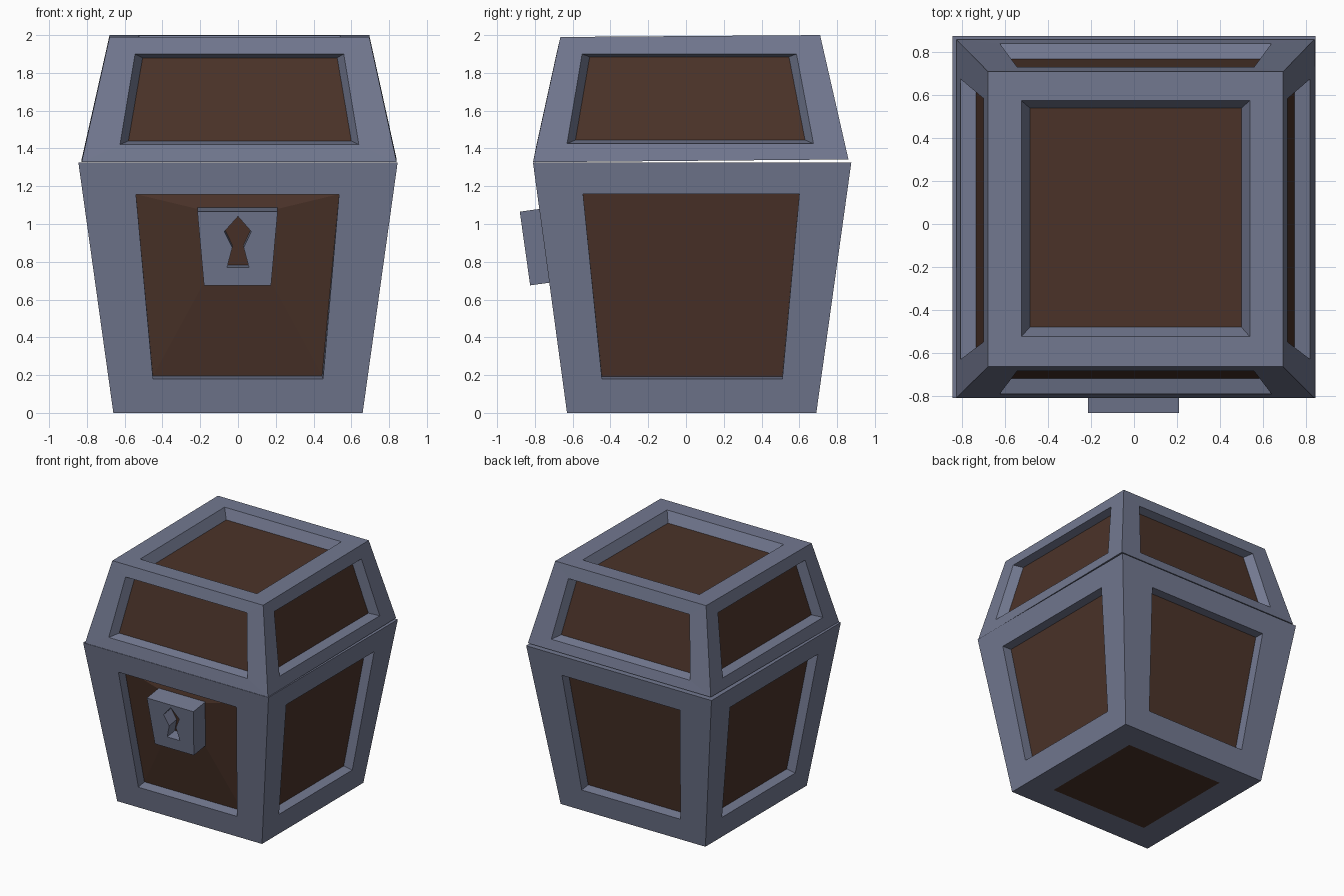
import bpy, bmesh
from mathutils import Vector

if "Cube" in bpy.data.objects:
    bpy.data.objects.remove(bpy.data.objects["Cube"])


def material(name, color):
    m = bpy.data.materials.new(name)
    m.diffuse_color = (*color, 1)
    m.use_nodes = True
    m.node_tree.nodes["Principled BSDF"].inputs["Base Color"].default_value = m.diffuse_color
    return m


MATS = [material("blue_grey_metal", (0.17, 0.19, 0.28)),
        material("dark_brown_wood", (0.07, 0.033, 0.022))]


def finish(bm, name):
    bmesh.ops.remove_doubles(bm, verts=bm.verts, dist=0.0005)
    bmesh.ops.recalc_face_normals(bm, faces=bm.faces)
    me = bpy.data.meshes.new(name)
    bm.to_mesh(me)
    bm.free()
    for m in MATS:
        me.materials.append(m)
    ob = bpy.data.objects.new(name, me)
    bpy.context.collection.objects.link(ob)
    return ob


def poly(bm, pts, mat=0):
    f = bm.faces.new([bm.verts.new(p) for p in pts])
    f.material_index = mat


def ring(bm, a, b, mat=0):
    n = len(a)
    for i in range(n):
        j = (i + 1) % n
        poly(bm, [a[i], a[j], b[j], b[i]], mat)


def recess(bm, outer, opening, floor, boss=None):
    # frame, recess walls and wooden floor
    ring(bm, outer, opening)
    ring(bm, opening, floor)
    if boss:
        ring(bm, floor, boss, 1)
    poly(bm, boss or floor, 1)


# horizontal sections: x0, x1, y0, y1, z at front, z at back
def corners(s):
    x0, x1, y0, y1, zf, zb = s
    return [Vector((x0, y0, zf)), Vector((x1, y0, zf)),
            Vector((x1, y1, zb)), Vector((x0, y1, zb))]


SIDES = {"left": (0, 0, 3), "right": (1, 1, 2), "front": (2, 0, 1), "back": (3, 3, 2)}


def side_loop(lo, hi, side, shape, depth):
    # trapezoid (b0, b1, zb, t0, t1, zt) laid on a sloping side, pushed inward
    b0, b1, zb, t0, t1, zt = shape
    i = SIDES[side][0]
    za, zc = (lo[4] + lo[5]) / 2, (hi[4] + hi[5]) / 2
    pts = []
    for u, z in ((b0, zb), (b1, zb), (t1, zt), (t0, zt)):
        p = lo[i] + (hi[i] - lo[i]) * (z - za) / (zc - za)
        p += depth if i in (0, 2) else -depth
        pts.append(Vector((p, u, z)) if i < 2 else Vector((u, p, z)))
    return pts


def add_sides(bm, lo, hi, x_shapes, y_shapes, depth, boss=None):
    cl, cu = corners(lo), corners(hi)
    for side, (i, a, b) in SIDES.items():
        opening, floor = y_shapes if i < 2 else x_shapes
        recess(bm, [cl[a], cl[b], cu[b], cu[a]],
               side_loop(lo, hi, side, opening, 0),
               side_loop(lo, hi, side, floor, depth),
               boss if side == "front" else None)


# chest body, its front panel swelling slightly towards the lock
lo = (-0.66, 0.66, -0.63, 0.69, 0.0, 0.0)
hi = (-0.845, 0.845, -0.81, 0.875, 1.325, 1.325)
bm = bmesh.new()
boss = side_loop(lo, hi, "front", (-0.18, 0.175, 0.69, -0.215, 0.21, 1.08), 0.05)
add_sides(bm, lo, hi,
          ((-0.45, 0.45, 0.18, -0.54, 0.535, 1.155), (-0.45, 0.445, 0.195, -0.54, 0.535, 1.158)),
          ((-0.445, 0.51, 0.18, -0.545, 0.60, 1.158), (-0.445, 0.51, 0.193, -0.545, 0.60, 1.16)),
          0.08, boss)
plate = corners((-0.44, 0.44, -0.41, 0.47, 0, 0))
ring(bm, corners(lo), plate)
poly(bm, plate, 1)
poly(bm, corners(hi))
finish(bm, "chest_body")

# lid
lo = (-0.828, 0.84, -0.81, 0.86, 1.327, 1.342)
hi = (-0.68, 0.695, -0.665, 0.71, 1.99, 2.0)
bm = bmesh.new()
add_sides(bm, lo, hi,
          ((-0.625, 0.64, 1.42, -0.545, 0.56, 1.90), (-0.58, 0.60, 1.44, -0.505, 0.525, 1.88)),
          ((-0.63, 0.675, 1.425, -0.55, 0.585, 1.90), (-0.585, 0.63, 1.445, -0.51, 0.545, 1.885)),
          0.068)
recess(bm, corners(hi), corners((-0.525, 0.54, -0.525, 0.575, 1.991, 1.999)),
       corners((-0.485, 0.50, -0.48, 0.54, 1.91, 1.918)))
poly(bm, corners(lo))
finish(bm, "lid")

# lock block with a sunken keyhole in its leaning front
def lock_point(x, z, depth=0.0):
    return Vector((x, -0.88 + (1.065 - z) * 0.141 + depth * 0.99, z + depth * 0.14))


plate = [(-0.18, 0.675), (0.175, 0.675), (0.21, 1.065), (-0.215, 1.065)]
key = [(0, 1.04), (0.07, 0.96), (0.03, 0.875), (0.058, 0.77),
       (-0.058, 0.77), (-0.03, 0.875), (-0.072, 0.96)]
bm = bmesh.new()
edges = []
for loop in (plate, key):
    vs = [bm.verts.new(lock_point(x, z)) for x, z in loop]
    edges += [bm.edges.new((vs[i], vs[i - 1])) for i in range(len(vs))]
bmesh.ops.triangle_fill(bm, edges=edges, use_beauty=True, normal=(0, -0.99, -0.14))
back = [lock_point(x, z, 0.16) for x, z in plate]
ring(bm, [lock_point(x, z) for x, z in plate], back)
poly(bm, back)
hole = [lock_point(x, z, 0.1) for x, z in key]
ring(bm, [lock_point(x, z) for x, z in key], hole)
poly(bm, hole, 1)
finish(bm, "lock")
